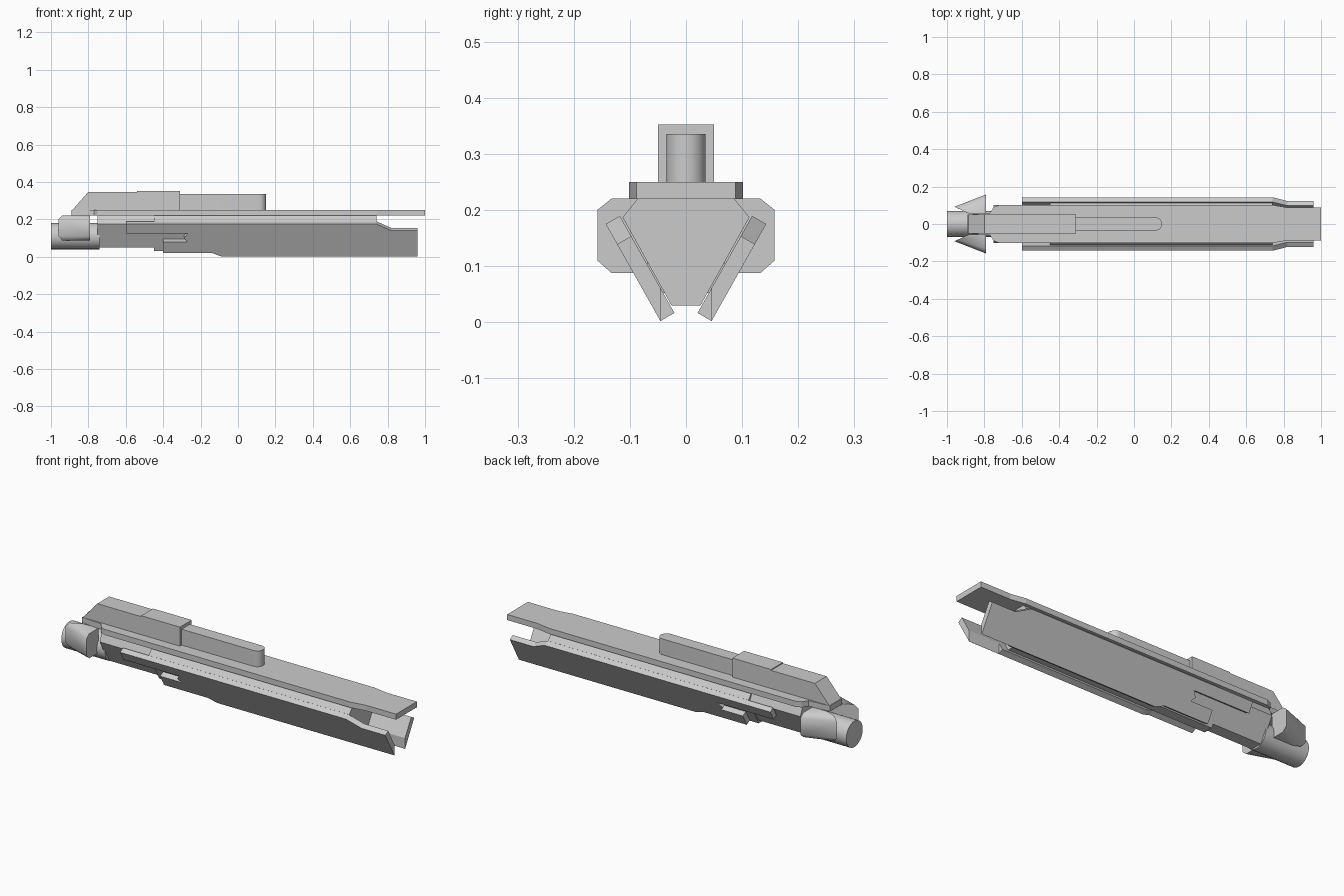
import bpy, bmesh, math
from mathutils import Vector

if "Cube" in bpy.data.objects:
    bpy.data.objects.remove(bpy.data.objects["Cube"])


def finish(name, bm, mirror=False, smooth=None):
    bmesh.ops.recalc_face_normals(bm, faces=bm.faces)
    mesh = bpy.data.meshes.new(name)
    bm.to_mesh(mesh)
    bm.free()
    ob = bpy.data.objects.new(name, mesh)
    bpy.context.collection.objects.link(ob)
    if smooth:
        bpy.ops.object.select_all(action='DESELECT')
        ob.select_set(True)
        bpy.context.view_layer.objects.active = ob
        bpy.ops.object.shade_smooth_by_angle(angle=math.radians(smooth))
    if mirror:
        add_mirror(ob)
    return ob


def add_mirror(ob):
    m = ob.modifiers.new("mirror", 'MIRROR')
    m.use_axis = (False, True, False)
    m.use_clip = False
    m.use_mirror_merge = False


def sweep(name, pts, offset, **kw):
    """Extrude a closed 3D outline along an offset vector."""
    bm = bmesh.new()
    f = bm.faces.new([bm.verts.new(p) for p in pts])
    new = bmesh.ops.extrude_face_region(bm, geom=[f], use_keep_orig=True)["geom"]
    bmesh.ops.translate(bm, vec=Vector(offset),
                        verts=[v for v in new if isinstance(v, bmesh.types.BMVert)])
    return finish(name, bm, **kw)


def both_sides(half):
    """Complete a half outline (first value, positive y) to a symmetric one."""
    return half + [(a, -b) for a, b in reversed(half)]


# Core body: wide forward section and slimmer rear section
for name, x0, x1, half in (
        ("core_front", -0.45, 0.74, [(0.22, 0.086), (0.187, 0.113), (0.03, 0.026)]),
        ("core_rear", -0.75, -0.45, [(0.22, 0.082), (0.175, 0.102), (0.05, 0.032)])):
    sweep(name, [(x0, y, z) for z, y in both_sides(half)], (x1 - x0, 0, 0))

# Long flat top plate
plate = [(-0.89, 0.05), (-0.77, 0.06), (-0.75, 0.09), (-0.72, 0.102),
         (0.74, 0.102), (0.82, 0.088), (1.0, 0.088)]
sweep("top_plate", [(x, y, 0.22) for x, y in both_sides(plate)], (0, 0, 0.03))

# Slanted side panels, notched at the rear
outline = [(-0.6, 0.175), (0.74, 0.175), (0.82, 0.139), (0.96, 0.139),
           (0.96, 0.002), (-0.09, 0.002), (-0.14, 0.02), (-0.4, 0.02),
           (-0.4, 0.08), (-0.27, 0.08), (-0.29, 0.1), (-0.27, 0.12),
           (-0.27, 0.125), (-0.6, 0.125)]
panel = sweep("side_panels", [(x, 0.143 - (0.175 - z) * 0.563, z) for x, z in outline],
              (0, -0.025, 0.0145))

# Cutter for the thinned lower lip at the panel fronts
cutter = sweep("lip_cutter", [(0.78, -0.0451, -0.1), (1.1, -0.0451, -0.1),
                              (1.1, 0.0451, -0.1), (0.78, 0.0451, -0.1)], (0, 0, 0.2))
cutter.hide_render = True
cutter.hide_viewport = True
b = panel.modifiers.new("lip", 'BOOLEAN')
b.operation = 'DIFFERENCE'
b.solver = 'EXACT'
b.object = cutter
add_mirror(panel)

# Upper housing with sloped back
housing = [(-0.89, 0.22), (-0.89, 0.245), (-0.8, 0.347), (-0.54, 0.347), (-0.54, 0.352),
           (-0.31, 0.352), (-0.31, 0.25), (-0.77, 0.25), (-0.77, 0.22)]
sweep("upper_housing", [(x, -0.05, z) for x, z in housing], (0, 0.1, 0))

# Round-nosed rail in front of the housing
r = 0.035
nose = [(0.115 + r * math.cos(a), r * math.sin(a))
        for a in (math.radians(-90 + 15 * i) for i in range(13))]
sweep("upper_rail", [(x, y, 0.25) for x, y in [(-0.33, r), (-0.33, -r)] + nose],
      (0, 0, 0.085), smooth=30)

# Rear engine cylinder
ring = [(-1.0, 0.07 * math.cos(math.tau * i / 32), 0.11 + 0.07 * math.sin(math.tau * i / 32))
        for i in range(32)]
sweep("rear_cylinder", ring, (0.26, 0, 0), smooth=30)

# Flared rear fins with chamfered outer edges
bm = bmesh.new()
for z_mid, z_end in ((0.2, 0.22), (0.11, 0.088)):
    for x, y in ((-0.96, 0.092), (-0.79, 0.158)):
        bm.verts.new((x, y, z_mid))
    for x, y in ((-0.94, 0.083), (-0.79, 0.133), (-0.79, 0.055), (-0.88, 0.055)):
        bm.verts.new((x, y, z_end))
bmesh.ops.convex_hull(bm, input=bm.verts)
finish("rear_fins", bm, mirror=True, smooth=50)
